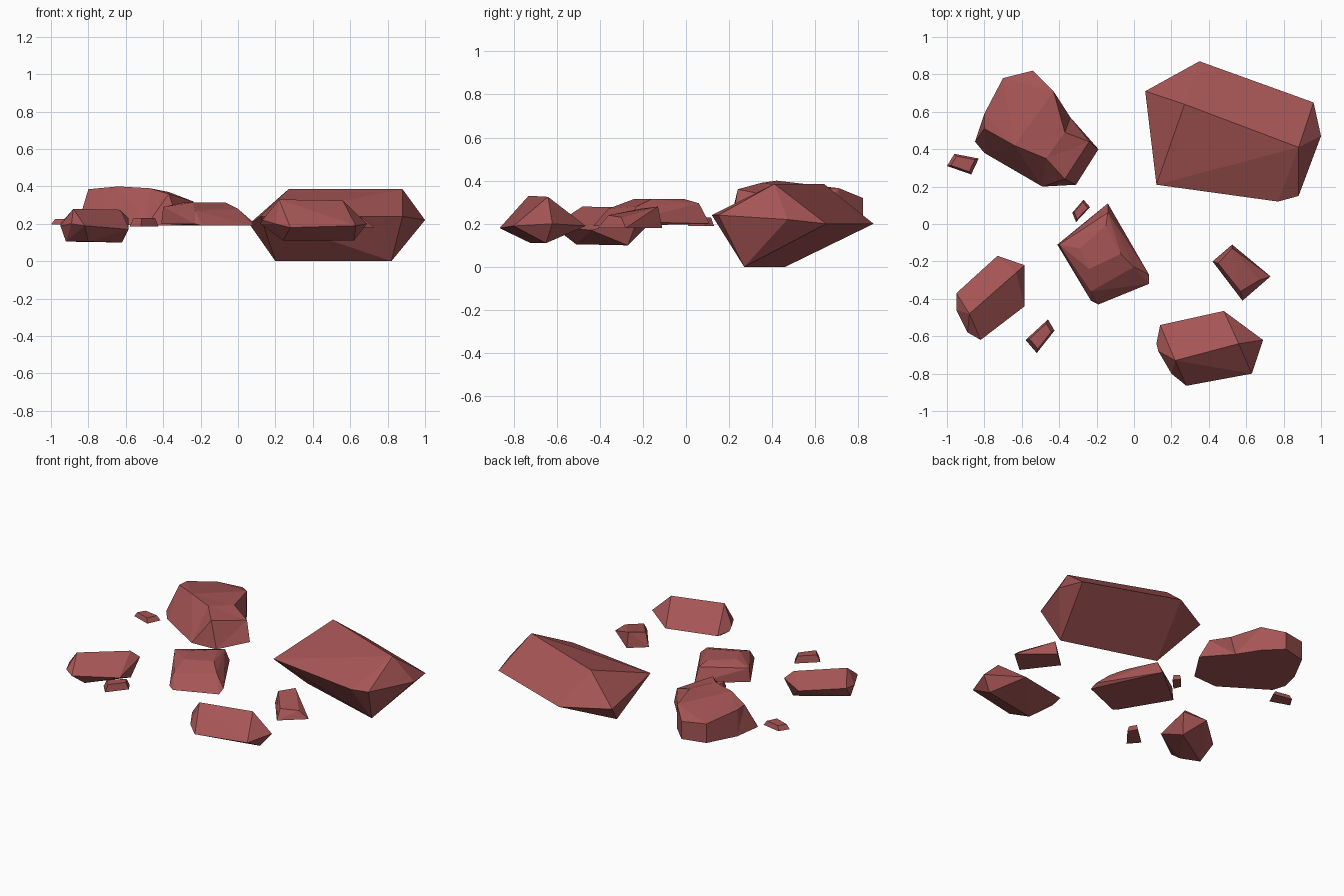
import bpy, bmesh

mat = bpy.data.materials.new("red_stone")
mat.diffuse_color = (0.38, 0.09, 0.09, 1)


def finish(name, bm):
    bmesh.ops.recalc_face_normals(bm, faces=bm.faces)
    me = bpy.data.meshes.new(name)
    bm.to_mesh(me)
    bm.free()
    me.materials.append(mat)
    ob = bpy.data.objects.new(name, me)
    bpy.context.collection.objects.link(ob)


def hull_rock(name, pts):
    """Faceted rock: convex hull of a few corner points."""
    bm = bmesh.new()
    for p in pts:
        bm.verts.new(p)
    res = bmesh.ops.convex_hull(bm, input=bm.verts[:])
    junk = [v for v in res["geom_interior"] if isinstance(v, bmesh.types.BMVert)]
    bmesh.ops.delete(bm, geom=junk, context='VERTS')
    bmesh.ops.dissolve_limit(bm, angle_limit=0.05, verts=bm.verts[:], edges=bm.edges[:])
    finish(name, bm)


def ring_rock(name, base, top):
    """Rock with a notched outline: two matching rings joined and capped."""
    bm = bmesh.new()
    lo = [bm.verts.new(p) for p in base]
    hi = [bm.verts.new(p) for p in top]
    n = len(lo)
    for i in range(n):
        j = (i + 1) % n
        bm.faces.new((lo[i], lo[j], hi[j], hi[i]))
    bm.faces.new(lo[::-1])
    bm.faces.new(hi)
    bmesh.ops.triangulate(bm, faces=bm.faces[:])
    finish(name, bm)


def pebble(name, corners, z0, z1, shrink=0.75):
    """Small four-cornered chip with a narrower top."""
    cx = sum(c[0] for c in corners) / 4
    cy = sum(c[1] for c in corners) / 4
    pts = [(x, y, z0) for x, y in corners]
    pts += [(cx + (x - cx) * shrink, cy + (y - cy) * shrink, z1) for x, y in corners]
    hull_rock(name, pts)


# Large boulder
hull_rock("large_boulder", [
    (0.06, 0.71, 0.20), (0.35, 0.87, 0.20), (0.96, 0.65, 0.20), (1.0, 0.47, 0.22),
    (0.88, 0.15, 0.24), (0.77, 0.12, 0.24), (0.12, 0.21, 0.24),
    (0.27, 0.64, 0.385), (0.88, 0.41, 0.385), (0.20, 0.46, 0), (0.82, 0.27, 0)])

# Notched flat rock
ring_rock("notched_rock", [
    (-0.85, 0.44, 0.22), (-0.80, 0.59, 0.20), (-0.70, 0.78, 0.20), (-0.54, 0.82, 0.20),
    (-0.43, 0.71, 0.20), (-0.34, 0.57, 0.20), (-0.19, 0.40, 0.20), (-0.31, 0.21, 0.19),
    (-0.49, 0.20, 0.19), (-0.80, 0.38, 0.20)], [
    (-0.80, 0.51, 0.385), (-0.80, 0.59, 0.38), (-0.70, 0.78, 0.33), (-0.54, 0.82, 0.32),
    (-0.43, 0.71, 0.365), (-0.37, 0.49, 0.37), (-0.24, 0.44, 0.32), (-0.37, 0.24, 0.36),
    (-0.47, 0.35, 0.39), (-0.64, 0.42, 0.40)])

# Stepped slab in the middle
hull_rock("middle_slab", [
    (-0.41, -0.11, 0.20), (-0.40, -0.11, 0.29), (-0.14, 0.11, 0.20), (-0.14, 0.06, 0.295),
    (-0.23, -0.41, 0.20), (-0.19, -0.43, 0.19), (0.08, -0.32, 0.19), (0.08, -0.27, 0.21),
    (0.0, -0.23, 0.28), (-0.23, -0.36, 0.27), (-0.24, -0.24, 0.315),
    (-0.29, -0.13, 0.315), (-0.15, -0.01, 0.315), (-0.07, -0.16, 0.315)])

# Left rock
hull_rock("left_rock", [
    (-0.95, -0.37, 0.20), (-0.95, -0.46, 0.19), (-0.73, -0.17, 0.20), (-0.585, -0.22, 0.23),
    (-0.585, -0.44, 0.17), (-0.82, -0.62, 0.19), (-0.89, -0.58, 0.20), (-0.88, -0.48, 0.28),
    (-0.63, -0.26, 0.275), (-0.92, -0.46, 0.105), (-0.62, -0.27, 0.10), (-0.80, -0.51, 0.105)])

# Front rock
hull_rock("front_rock", [
    (0.12, -0.64, 0.20), (0.14, -0.54, 0.20), (0.48, -0.465, 0.19), (0.69, -0.62, 0.20),
    (0.63, -0.80, 0.19), (0.28, -0.865, 0.18), (0.20, -0.80, 0.20), (0.13, -0.68, 0.22),
    (0.22, -0.73, 0.33), (0.56, -0.64, 0.325), (0.24, -0.72, 0.11), (0.62, -0.65, 0.11)])

# Small wedge on the right
hull_rock("right_wedge", [
    (0.42, -0.20, 0.18), (0.525, -0.11, 0.18), (0.73, -0.28, 0.18), (0.58, -0.41, 0.18),
    (0.45, -0.21, 0.27), (0.525, -0.13, 0.28), (0.67, -0.30, 0.23), (0.57, -0.36, 0.24)])

# Pebbles
pebble("centre_pebble", [(-0.33, 0.06), (-0.27, 0.13), (-0.235, 0.09), (-0.31, 0.01)], 0.19, 0.23)
pebble("left_pebble", [(-1.0, 0.31), (-0.96, 0.375), (-0.83, 0.35), (-0.87, 0.265)], 0.195, 0.225)
pebble("front_pebble", [(-0.58, -0.62), (-0.46, -0.51), (-0.425, -0.57), (-0.52, -0.69)], 0.185, 0.23)
